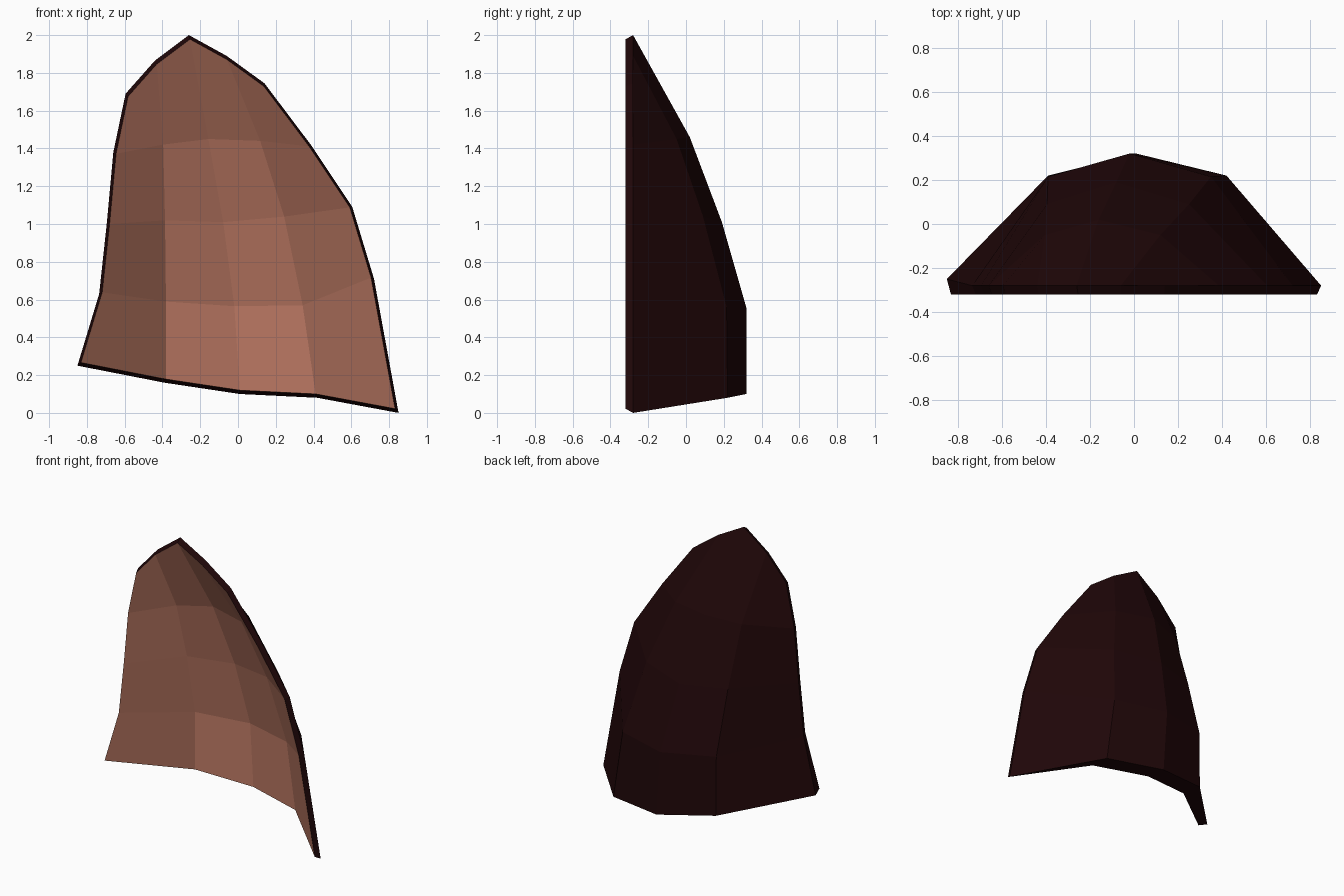
import bpy
import bmesh

if "Cube" in bpy.data.objects:
    bpy.data.objects.remove(bpy.data.objects["Cube"])


def material(name, rgb):
    m = bpy.data.materials.new(name)
    m.diffuse_color = (*rgb, 1.0)
    m.use_nodes = True
    m.node_tree.nodes["Principled BSDF"].inputs["Base Color"].default_value = m.diffuse_color
    return m


# Outer shell profile: (x, z) across each row, bottom to top
rows = [
    [(-0.85, 0.25), (-0.39, 0.16), (0.01, 0.10), (0.42, 0.08), (0.85, 0.00)],
    [(-0.735, 0.63), (-0.39, 0.58), (-0.02, 0.555), (0.35, 0.56), (0.72, 0.71)],
    [(-0.695, 1.00), (-0.395, 1.02), (-0.08, 1.01), (0.25, 1.04), (0.605, 1.09)],
    [(-0.66, 1.38), (-0.405, 1.43), (-0.16, 1.46), (0.12, 1.45), (0.385, 1.42)],
    [(-0.595, 1.69), (-0.44, 1.865), (-0.26, 2.00), (-0.06, 1.89), (0.14, 1.745)],
]
# Per row: depth of the centre column, depth of the columns beside it, wall thickness
depth = [(0.32, 0.22, 0.16), (0.32, 0.215, 0.155), (0.19, 0.09, 0.115),
         (0.02, -0.05, 0.08), (-0.28, -0.28, 0.04)]
EDGE, FRONT, SHRINK = -0.28, -0.32, 0.978
N = 5

bm = bmesh.new()
outer, inner = [], []
for r, row in enumerate(rows):
    mid, side, wall = depth[r]
    left = -0.25 if r == 0 else EDGE
    ys = [left, side, mid, side, EDGE]
    outer.append([bm.verts.new((x, y, z)) for (x, z), y in zip(row, ys)])
    inner.append([
        bm.verts.new((x * SHRINK, FRONT if c in (0, N - 1) else y - wall,
                      1 + (z - 1) * SHRINK))
        for c, ((x, z), y) in enumerate(zip(row, ys))])

# Dark outside and pale hollow inside
for r in range(N - 1):
    for c in range(N - 1):
        for grid, index in ((outer, 0), (inner, 1)):
            quad = [grid[r][c], grid[r][c + 1], grid[r + 1][c + 1], grid[r + 1][c]]
            if grid is outer:
                quad.reverse()
            bm.faces.new(quad).material_index = index

# Rim joining the two skins
loop = ([(0, c) for c in range(N)] + [(r, N - 1) for r in range(1, N)]
        + [(N - 1, c) for c in range(N - 2, -1, -1)] + [(r, 0) for r in range(N - 2, 0, -1)])
for (r0, c0), (r1, c1) in zip(loop, loop[1:] + loop[:1]):
    bm.faces.new((outer[r0][c0], outer[r1][c1], inner[r1][c1], inner[r0][c0]))

bmesh.ops.recalc_face_normals(bm, faces=bm.faces)
mesh = bpy.data.meshes.new("curved_shell")
bm.to_mesh(mesh)
bm.free()
mesh.materials.append(material("dark maroon", (0.014, 0.002, 0.0025)))
mesh.materials.append(material("reddish brown", (0.50, 0.19, 0.125)))
shell = bpy.data.objects.new("curved_shell", mesh)
bpy.context.collection.objects.link(shell)
